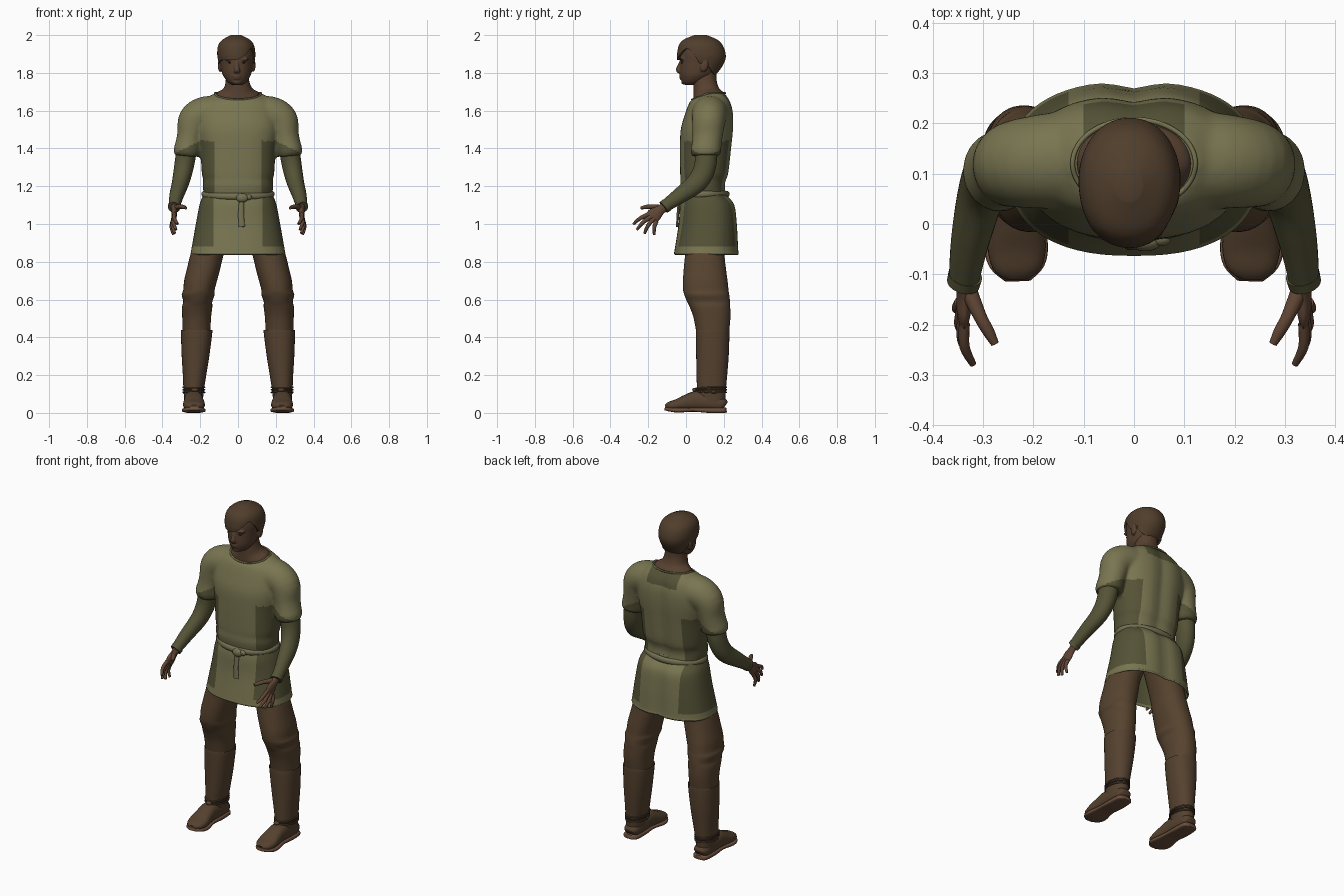
import bpy, bmesh, math
from mathutils import Vector

cube = bpy.data.objects.get("Cube")
if cube:
    bpy.data.objects.remove(cube)


def material(name, r, g, b):
    m = bpy.data.materials.new(name)
    m.use_nodes = True
    m.diffuse_color = (r, g, b, 1)
    m.node_tree.nodes["Principled BSDF"].inputs["Base Color"].default_value = (r, g, b, 1)
    m.node_tree.nodes["Principled BSDF"].inputs["Roughness"].default_value = 0.8
    return m


OLIVE = material("olive cloth", .19, .178, .082)
DARK = material("dark olive cloth", .09, .086, .037)
BELT = material("belt cloth", .17, .16, .08)
TROUSER = material("brown trousers", .095, .056, .028)
LEATHER = material("brown leather", .09, .053, .028)
SKIN = material("brown skin", .095, .052, .029)
HAND = material("warm skin", .12, .062, .036)
HAIR = material("dark brown hair", .08, .048, .025)
SOLE = material("tan sole", .15, .078, .045)
CORD = material("dark cord", .045, .028, .016)


def smooth_rows(rows, n, closed=False):
    """Catmull-Rom interpolation of section tuples."""
    out, count = [], len(rows)
    pick = (lambda i: rows[i % count]) if closed else (lambda i: rows[max(0, min(count - 1, i))])
    for i in range(count if closed else count - 1):
        a, b, c, d = (pick(i + k) for k in (-1, 0, 1, 2))
        for k in range(n):
            t = k / n
            out.append([q + .5 * t * (r - p + t * (2 * p - 5 * q + 4 * r - s + t * (3 * (q - r) + s - p)))
                        for p, q, r, s in zip(a, b, c, d)])
    return out if closed else out + [list(rows[-1])]


def skin_rings(name, rings, mat, closed=False):
    bm = bmesh.new()
    loops = [[bm.verts.new(p) for p in ring] for ring in rings]
    n = len(loops[0])
    for i in range(len(loops) - (0 if closed else 1)):
        a, b = loops[i], loops[(i + 1) % len(loops)]
        for j in range(n):
            bm.faces.new((a[j], a[(j + 1) % n], b[(j + 1) % n], b[j]))
    if not closed:
        bm.faces.new(loops[0])
        bm.faces.new(loops[-1])
    bmesh.ops.recalc_face_normals(bm, faces=bm.faces)
    me = bpy.data.meshes.new(name)
    bm.to_mesh(me)
    bm.free()
    me.materials.append(mat)
    ob = bpy.data.objects.new(name, me)
    bpy.context.collection.objects.link(ob)
    return ob


def oval(t, power):
    c, s = math.cos(t), math.sin(t)
    e = 2 / power
    return math.copysign(abs(c) ** e, c), math.copysign(abs(s) ** e, s)


def loft(name, rows, mat, power=2.2, groove=0, segs=48, n=4, side=1):
    """Level sections: z, centre x, centre y, half width, half depth, front dip."""
    rings = []
    for z, cx, cy, rx, ry, *dip in smooth_rows(rows, n):
        ring = []
        for j in range(segs):
            u, v = oval(2 * math.pi * j / segs, power)
            if v > 0:
                v *= 1 - groove * math.exp(-(u * rx / .04) ** 2)
            ring.append((side * (cx + u * rx), cy + v * ry, z + (dip[0] if dip else 0) * min(v, 0)))
        rings.append(ring)
    return skin_rings(name, rings, mat)


def tube(name, rows, mat, ref=(0, 1, 0), power=2, segs=20, n=4, side=1, closed=False):
    """Sections across a path: x, y, z, half size along ref, other half size."""
    rows = smooth_rows(rows, n, closed)
    pts = [Vector(r[:3]) for r in rows]
    rings, last = [], len(pts) - 1
    for i, r in enumerate(rows):
        if closed:
            t = pts[(i + 1) % len(pts)] - pts[i - 1]
        else:
            t = pts[min(i + 1, last)] - pts[max(i - 1, 0)]
        t.normalize()
        u = Vector(ref)
        u = (u - u.dot(t) * t).normalized()
        v = t.cross(u)
        ring = []
        for j in range(segs):
            a, b = oval(2 * math.pi * j / segs, power)
            p = pts[i] + u * a * r[3] + v * b * r[4]
            ring.append((side * p.x, p.y, p.z))
        rings.append(ring)
    return skin_rings(name, rings, mat, closed)


def hoop(name, x, y, z, rx, ry, r, mat, dip=0, side=1, thick=None):
    rows = [(x + rx * math.cos(a), y + ry * math.sin(a), z + dip * min(math.sin(a), 0), r, thick or r)
            for a in (math.pi * k / 8 for k in range(16))]
    return tube(name, rows, mat, ref=(0, 0, 1), segs=10, side=side, closed=True)


def blob(name, loc, size, mat, turn=0):
    bpy.ops.mesh.primitive_uv_sphere_add(segments=20, ring_count=12, location=loc)
    ob = bpy.context.object
    ob.name, ob.scale = name, size
    ob.rotation_euler.x = turn
    ob.data.materials.append(mat)
    return ob


def bake(ob):
    dg = bpy.context.evaluated_depsgraph_get()
    ob.data = bpy.data.meshes.new_from_object(ob.evaluated_get(dg))
    ob.modifiers.clear()


def fuse(base, parts, voxel, steps):
    """Melt parts into one continuous soft surface."""
    bpy.ops.object.select_all(action='DESELECT')
    for ob in [base] + parts:
        ob.select_set(True)
    bpy.context.view_layer.objects.active = base
    bpy.ops.object.join()
    melt = base.modifiers.new("melt", 'REMESH')
    melt.mode, melt.voxel_size = 'VOXEL', voxel
    soften = base.modifiers.new("soften", 'SMOOTH')
    soften.factor, soften.iterations = .5, steps
    bake(base)


def paint(ob, rule, cuts):
    """Cut clean edges along planes, then pick light or dark cloth."""
    bm = bmesh.new()
    bm.from_mesh(ob.data)
    for axis, at in cuts:
        normal = Vector((axis == 'x', axis == 'y', axis == 'z'))
        bmesh.ops.bisect_plane(bm, geom=bm.verts[:] + bm.edges[:] + bm.faces[:],
                               plane_co=normal * at, plane_no=normal)
    bm.to_mesh(ob.data)
    bm.free()
    ob.data.materials.clear()
    for m in (OLIVE, DARK):
        ob.data.materials.append(m)
    for p in ob.data.polygons:
        p.material_index = int(rule(p.center, p.normal))


# Tunic top: torso and short sleeves fused into one cloth
tunic = loft("tunic_top", [
    (1.14, 0, .10, .178, .118, 0), (1.2, 0, .09, .187, .12, 0), (1.235, 0, .094, .184, .123, 0),
    (1.27, 0, .099, .192, .13, 0), (1.4, 0, .106, .2, .138, 0), (1.5, 0, .113, .215, .141, 0),
    (1.58, 0, .124, .212, .13, 0), (1.64, 0, .127, .19, .114, .008), (1.672, 0, .124, .155, .1, .02),
    (1.693, 0, .12, .124, .088, .034)], OLIVE, power=2.4, groove=.1)
sleeves = [tube("sleeve", [
    (.09, .13, 1.583, .1, .092), (.17, .125, 1.582, .095, .094), (.228, .12, 1.547, .088, .09),
    (.252, .114, 1.465, .08, .071), (.262, .108, 1.41, .079, .073), (.267, .105, 1.385, .081, .074),
    (.269, .105, 1.36, .074, .066)], OLIVE, segs=32, side=s) for s in (1, -1)]
fuse(tunic, sleeves, .009, 6)
paint(tunic, lambda c, n: abs(c.x) > .125 and c.z < 1.44 - .5 * max(0, abs(c.x) - .2)
      or c.y > .17 and abs(c.x) < .1 and c.z > 1.615,
      [('x', .125), ('x', -.125), ('x', .1), ('x', -.1)])
hoop("tunic_collar", 0, .12, 1.693, .122, .088, .005, OLIVE, dip=.034)

# Tunic skirt with an inner wall
skirt = loft("tunic_skirt", [
    (1.02, 0, .11, .19, .125), (.9, 0, .11, .225, .15), (.85, 0, .11, .238, .16), (.837, 0, .11, .244, .167),
    (.845, 0, .11, .25, .173), (.865, 0, .11, .247, .17), (1, 0, .117, .223, .156), (1.1, 0, .114, .204, .146),
    (1.15, 0, .1, .186, .122), (1.18, 0, .096, .178, .115)], OLIVE, power=2.4, groove=.08, segs=64, n=6)
paint(skirt, lambda c, n: abs(c.x) > .13 and c.z > .88 or c.z > .85 and n.x * c.x + n.y * (c.y - .11) < 0,
      [('x', .13), ('x', -.13), ('z', .88)])

# Belt, knot and hanging end
hoop("belt", 0, .096, 1.158, .18, .121, .018, BELT, dip=.012, thick=.014)
blob("belt_knot", (.022, -.036, 1.138), (.032, .018, .024), BELT)
blob("belt_knot_loop", (.052, -.03, 1.142), (.022, .014, .016), BELT)
tube("belt_end", [(.02, -.034, 1.13, .008, .014), (.016, -.042, 1.06, .007, .015),
                  (.02, -.047, .985, .006, .017)], BELT, segs=12)

# Neck and head
loft("neck", [(1.64, 0, .122, .112, .082, .02), (1.692, 0, .12, .112, .08, .03),
              (1.718, 0, .108, .076, .068, .02), (1.76, -.003, .1, .062, .062, 0),
              (1.81, -.005, .1, .06, .062, 0)], SKIN)
skull = [(1.735, -.005, .03, .022, .03), (1.748, -.005, .035, .045, .054), (1.78, -.006, .055, .07, .084),
         (1.81, -.007, .068, .08, .1), (1.86, -.008, .083, .089, .115), (1.9, -.009, .085, .094, .118),
         (1.945, -.01, .082, .088, .106), (1.975, -.01, .08, .066, .08), (1.992, -.01, .078, .02, .025)]
head = loft("head", skull, SKIN, power=2.1)
features = [
    tube("nose", [(-.006, -.022, 1.868, .009, .008), (-.006, -.036, 1.835, .011, .011),
                  (-.006, -.041, 1.813, .012, .017), (-.006, -.026, 1.8, .008, .012)], SKIN, segs=14),
    blob("upper_lip", (-.006, -.027, 1.783), (.022, .01, .006), SKIN),
    blob("lower_lip", (-.006, -.025, 1.771), (.019, .01, .007), SKIN),
    blob("chin", (-.006, -.012, 1.752), (.024, .014, .014), SKIN)]
for s in (1, -1):
    features += [blob("brow", (-.007 + s * .036, -.02, 1.873), (.03, .012, .008), SKIN),
                 blob("ear", (-.007 + s * .089, .097, 1.84), (.011, .022, .036), SKIN, turn=-.2)]
fuse(head, features, .005, 4)
for s, word in ((1, "left_"), (-1, "right_")):
    blob(word + "eye", (-.007 + s * .034, -.021, 1.855), (.013, .006, .005), CORD)

# Hair: a shell trimmed along a swept fringe
hair = loft("hair", [(z + .008 * (z > 1.98), x, y, rx + .007, ry + .007) for z, x, y, rx, ry in skull[2:]],
            HAIR, power=2.1, segs=96, n=10)


def blend(y, start, end):
    return max(0, min(1, (y - start) / (end - start)))


def hairline(p):
    front = 1.868 + 8 * max(0, p.x + .02) ** 2
    z = front + (1.85 - front) * blend(p.y, .01, .07)
    return z - .06 * blend(p.y, .11, .15)


bm = bmesh.new()
bm.from_mesh(hair.data)
bmesh.ops.delete(bm, geom=[v for v in bm.verts if v.co.z < hairline(v.co)], context='VERTS')
for v in bm.verts:
    if v.is_boundary:
        v.co.z = hairline(v.co)
for v in bm.verts:
    v.co.y -= .007 * (1 - blend(v.co.y, 0, .06))
bm.to_mesh(hair.data)
bm.free()
shell = hair.modifiers.new("thickness", 'SOLIDIFY')
shell.thickness, shell.offset = .01, -1
bake(hair)

for s, word in ((1, "left_"), (-1, "right_")):
    # Long undersleeve, cuff and hand
    tube(word + "lower_arm", [
        (.268, .107, 1.42, .06, .055), (.285, .102, 1.31, .058, .052), (.303, .062, 1.225, .055, .046),
        (.325, -.03, 1.152, .043, .038), (.338, -.112, 1.094, .032, .03)], DARK, segs=28, side=s)
    tube(word + "cuff", [(.335, -.102, 1.1, .036, .034), (.339, -.118, 1.088, .035, .033)], DARK, n=2, side=s)
    tube(word + "palm", [(.336, -.1, 1.1, .024, .02), (.337, -.135, 1.074, .026, .016),
                         (.338, -.165, 1.05, .038, .015), (.339, -.185, 1.033, .036, .011)], HAND, side=s)
    for i, tip in enumerate([(.32, -.278, 1.0), (.328, -.26, .97), (.335, -.22, .95), (.342, -.168, .943)]):
        base = Vector((.337 + .003 * i, -.198 + .014 * i, 1.052 - .012 * i))
        end = Vector(tip)
        mid = base.lerp(end, .5) + Vector((.008, -.006, .003))
        tube(word + "finger", [(*base, .012, .011), (*mid, .0105, .01), (*end, .007, .007)], HAND,
             segs=12, side=s)
    tube(word + "thumb", [(.332, -.125, 1.085, .018, .016), (.305, -.185, 1.092, .013, .012),
                          (.29, -.212, 1.09, .012, .011), (.276, -.238, 1.085, .008, .008)], HAND,
         ref=(1, 0, 0), segs=12, side=s)

    # Trouser leg with soft folds around the knee
    loft(word + "trouser_leg", [
        (1, .105, .11, .09, .105), (.85, .16, .1, .088, .104), (.76, .183, .1, .088, .112),
        (.7, .198, .102, .087, .118), (.65, .207, .105, .083, .12), (.625, .211, .11, .087, .119),
        (.59, .213, .119, .077, .114), (.56, .216, .127, .08, .107), (.5, .219, .138, .076, .097),
        (.4, .22, .142, .072, .083)], TROUSER, side=s)

    # Boot shaft, foot, sole and ankle cords
    loft(word + "boot_shaft", [
        (.425, .219, .141, .07, .076), (.436, .219, .141, .08, .086), (.425, .219, .141, .083, .089),
        (.3, .225, .14, .073, .086), (.2, .23, .137, .062, .081), (.13, .234, .135, .055, .077),
        (.05, .236, .135, .048, .072)], LEATHER, side=s)
    tube(word + "foot", [
        (.235, .208, .038, .028, .022), (.235, .19, .046, .044, .036), (.235, .12, .056, .05, .046),
        (.235, .06, .064, .05, .052), (.234, .01, .056, .053, .044), (.233, -.045, .043, .058, .031),
        (.232, -.088, .036, .048, .023), (.231, -.108, .031, .024, .012)], LEATHER, ref=(1, 0, 0), power=2.4,
        segs=24, side=s)
    tube(word + "sole", [
        (.235, .215, .015, .022, .012), (.235, .198, .014, .046, .014), (.235, .12, .014, .051, .014),
        (.235, .04, .017, .05, .011), (.234, -.04, .014, .063, .012), (.232, -.085, .018, .054, .011),
        (.231, -.112, .023, .026, .009)], SOLE, ref=(1, 0, 0), power=4, segs=24, side=s)
    for k, z in enumerate((.108, .122, .136)):
        hoop(word + "ankle_cord", .234, .134, z, .057, .08, .004, CORD if k == 1 else LEATHER,
             dip=.006 * (k - 1), side=s)
    blob(word + "cord_knot", (s * .228, .045, .122), (.018, .012, .011), LEATHER)

# Smooth shading that keeps the sharp rims
bpy.ops.object.select_all(action='DESELECT')
for ob in bpy.context.scene.objects:
    if ob.type == 'MESH':
        ob.select_set(True)
        bpy.context.view_layer.objects.active = ob
bpy.ops.object.shade_smooth_by_angle(angle=math.radians(50))
